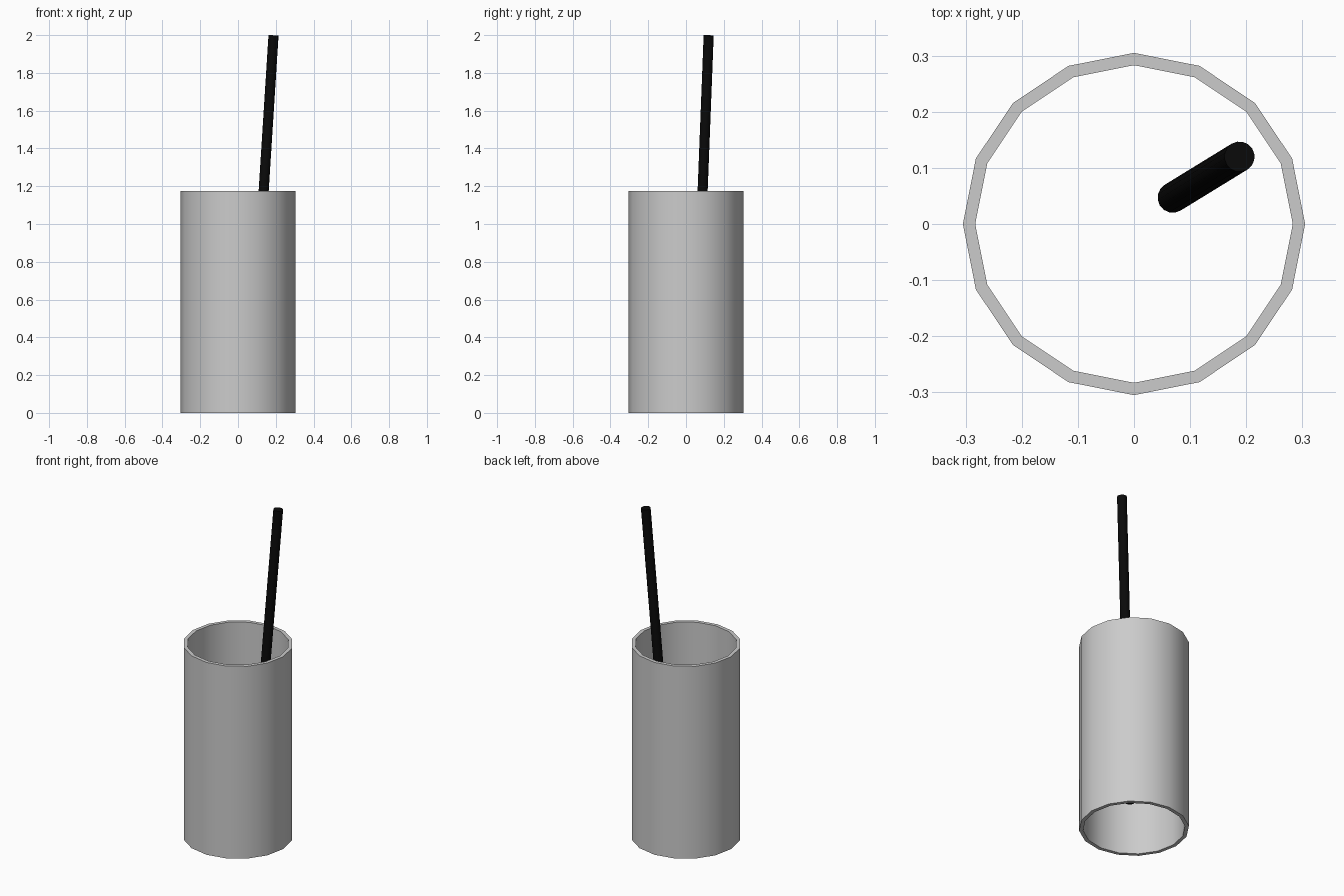
import bpy
import bmesh
from mathutils import Vector

default = bpy.data.objects.get("Cube")
if default:
    bpy.data.objects.remove(default, do_unlink=True)


def material(name, value):
    mat = bpy.data.materials.new(name)
    colour = (value, value, value, 1)
    mat.use_nodes = True
    mat.diffuse_color = colour
    mat.node_tree.nodes["Principled BSDF"].inputs["Base Color"].default_value = colour
    return mat


def finish(obj, name, mat):
    obj.name = obj.data.name = name
    obj.data.materials.clear()
    obj.data.materials.append(mat)
    bpy.ops.object.select_all(action="DESELECT")
    obj.select_set(True)
    bpy.context.view_layer.objects.active = obj
    bpy.ops.object.shade_smooth_by_angle()


SIDES = 16
HEIGHT = 1.175
OUTER, INNER = 0.305, 0.283

# Cup wall: a sleeve open at both ends, lathed from a rectangular section
bm = bmesh.new()
section = [bm.verts.new(p) for p in
           ((INNER, 0, 0), (OUTER, 0, 0), (OUTER, 0, HEIGHT), (INNER, 0, HEIGHT))]
edges = [bm.edges.new((section[i - 1], section[i])) for i in range(4)]
bmesh.ops.spin(bm, geom=section + edges, cent=(0, 0, 0), axis=(0, 0, 1),
               angle=6.283185307, steps=SIDES, use_merge=True)
bmesh.ops.remove_doubles(bm, verts=bm.verts, dist=0.0001)
bmesh.ops.recalc_face_normals(bm, faces=bm.faces)
mesh = bpy.data.meshes.new("cup_wall")
bm.to_mesh(mesh)
bm.free()
cup = bpy.data.objects.new("cup_wall", mesh)
bpy.context.collection.objects.link(cup)
finish(cup, "cup_wall", material("light_grey", 0.6))

# Straw: a thin closed rod leaning towards the back of the cup
bottom, top = Vector((0.069, 0.047, 0.12)), Vector((0.188, 0.12, 1.998))
axis = top - bottom
bpy.ops.mesh.primitive_cylinder_add(
    vertices=SIDES, radius=0.027, depth=axis.length, location=(bottom + top) / 2,
    rotation=axis.to_track_quat("Z", "Y").to_euler())
finish(bpy.context.object, "straw", material("black", 0.003))
